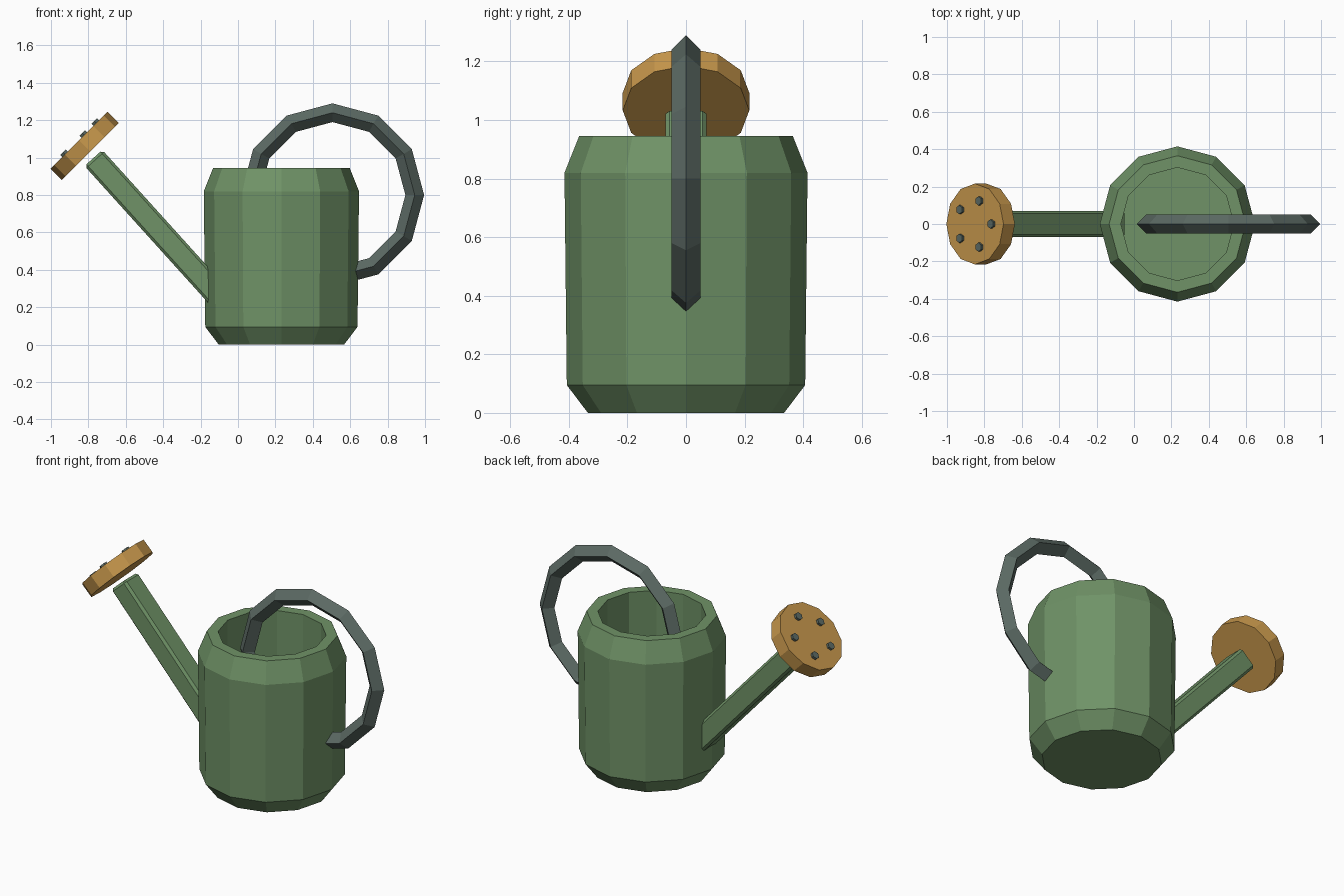
import bpy, bmesh, math
from mathutils import Vector

cube = bpy.data.objects.get("Cube")
if cube:
    bpy.data.objects.remove(cube, do_unlink=True)


def material(name, rgb):
    m = bpy.data.materials.new(name)
    m.use_nodes = True
    color = (*rgb, 1)
    m.diffuse_color = color
    m.node_tree.nodes["Principled BSDF"].inputs["Base Color"].default_value = color
    return m


green = material("can green", (0.16, 0.29, 0.135))
gold = material("rose gold", (0.57, 0.31, 0.072))
grey = material("dark grey", (0.105, 0.143, 0.127))


def finish(name, mat):
    ob = bpy.context.object
    ob.name = name
    ob.data.materials.append(mat)
    return ob


def tilt_to(direction):
    """Rotation about Y that points local z along a direction in the xz plane."""
    return (0, math.atan2(direction.x, direction.z), 0)


def lathe(name, profile, sides, center_x, mat):
    """Closed faceted solid from (radius, height) rings."""
    bm = bmesh.new()
    rings = []
    for r, z in profile:
        angles = [math.tau * i / sides for i in range(sides)]
        rings.append([bm.verts.new((r * math.cos(a), r * math.sin(a), z)) for a in angles])
    for low, high in zip(rings, rings[1:]):
        for i in range(sides):
            j = (i + 1) % sides
            bm.faces.new((low[i], low[j], high[j], high[i]))
    bm.faces.new(rings[0][::-1])
    bm.faces.new(rings[-1])
    bmesh.ops.recalc_face_normals(bm, faces=bm.faces)
    mesh = bpy.data.meshes.new(name)
    bm.to_mesh(mesh)
    bm.free()
    ob = bpy.data.objects.new(name, mesh)
    ob.location.x = center_x
    mesh.materials.append(mat)
    bpy.context.collection.objects.link(ob)
    return ob


# Hollow can: outside, flat rim, inner wall, floor
lathe("can_body", [(0.335, 0), (0.407, 0.095), (0.415, 0.82), (0.365, 0.945),
                   (0.302, 0.945), (0.302, 0.1)], 12, 0.232, green)

# Ring handle with a diamond section
bpy.ops.mesh.primitive_torus_add(location=(0.505, 0, 0.8), rotation=(math.pi / 2, 0, 0),
                                 major_segments=12, minor_segments=4,
                                 major_radius=0.44, minor_radius=0.05)
finish("handle", grey)

# Spout: square bar with chamfered edges
foot, tip = Vector((-0.088, 0, 0.24)), Vector((-0.773, 0, 0.998))
axis = tip - foot
bpy.ops.mesh.primitive_cube_add(size=1, location=(foot + tip) / 2, rotation=tilt_to(axis))
spout = finish("spout", green)
spout.scale = (0.128, 0.14, axis.length)
bpy.ops.object.transform_apply(location=False, rotation=False, scale=True)
bevel = spout.modifiers.new("chamfer", "BEVEL")
bevel.width = 0.014
bevel.segments = 1

# Rose: tilted disc
normal = Vector((-1, 0, 1)).normalized()
across = Vector((1, 0, 1)).normalized()
center = Vector((-0.82, 0, 1.063))
thickness = 0.086
bpy.ops.mesh.primitive_cylinder_add(vertices=12, radius=0.216, depth=thickness,
                                    location=center, rotation=tilt_to(normal))
finish("rose", gold)

# Five nozzles on the rose face
for i in range(5):
    a = math.tau * i / 5
    spot = across * math.cos(a) + Vector((0, math.sin(a), 0))
    bpy.ops.mesh.primitive_cylinder_add(vertices=6, radius=0.024, depth=0.03,
                                        location=center + normal * thickness / 2 + spot * 0.13,
                                        rotation=tilt_to(normal))
    finish(f"nozzle_{i + 1}", grey)
